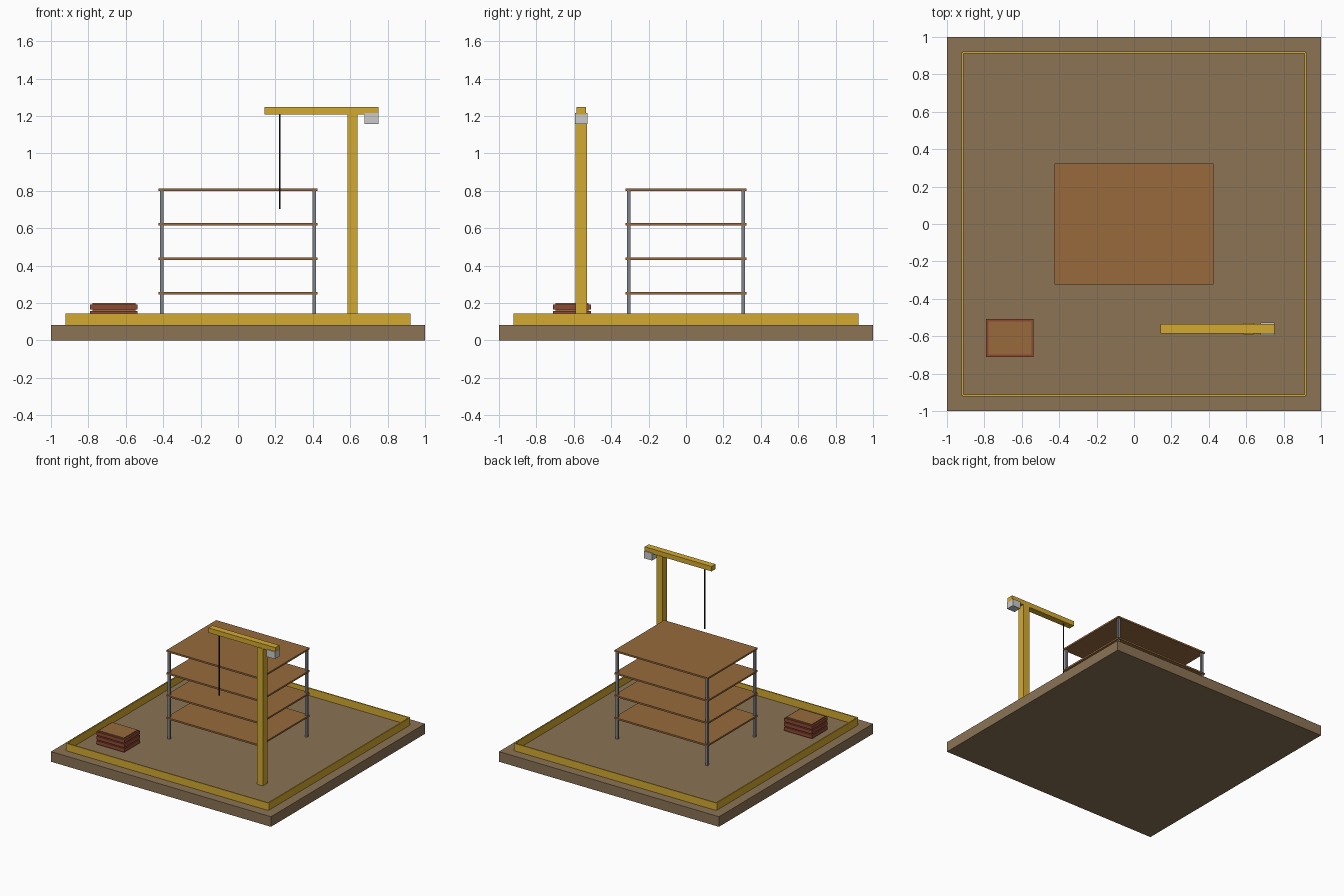
import bpy, bmesh
from mathutils import Matrix

if "Cube" in bpy.data.objects:
    bpy.data.objects.remove(bpy.data.objects["Cube"])


def material(name, hex_code):
    """Material from an sRGB hex colour."""
    channels = [int(hex_code[i:i + 2], 16) / 255 for i in (0, 2, 4)]
    linear = [c / 12.92 if c <= 0.04045 else ((c + 0.055) / 1.055) ** 2.4 for c in channels]
    mat = bpy.data.materials.new(name)
    mat.diffuse_color = (*linear, 1)
    mat.use_nodes = True
    mat.node_tree.nodes["Principled BSDF"].inputs["Base Color"].default_value = mat.diffuse_color
    return mat


def finish(name, bm, mat):
    mesh = bpy.data.meshes.new(name)
    bm.to_mesh(mesh)
    bm.free()
    obj = bpy.data.objects.new(name, mesh)
    bpy.context.collection.objects.link(obj)
    if mat:
        mesh.materials.append(mat)
    return obj


def box(name, x, y, z, mat=None):
    """Box given by its (min, max) range on each axis."""
    bm = bmesh.new()
    centre = [(a + b) / 2 for a, b in (x, y, z)]
    size = [b - a for a, b in (x, y, z)]
    bmesh.ops.create_cube(bm, size=1, matrix=Matrix.Translation(centre) @ Matrix.Diagonal((*size, 1)))
    return finish(name, bm, mat)


def around(c, width):
    return (c - width / 2, c + width / 2)


earth = material("earth", "8B7355")
yellow = material("safety_yellow", "D4AA30")
wood = material("plank_wood", "986A3C")
brick = material("brick_red", "8E4832")
steel = material("steel", "80858C")
black = material("cable_black", "1A1A1A")

GROUND = 0.083

# Site ground
box("ground_slab", (-1, 1), (-1, 1), (0, GROUND), earth)

# Thin perimeter barriers
for s, side_x, side_y in ((-1, "left", "front"), (1, "right", "back")):
    at, span, high = around(s * 0.917, 0.01), around(0, 1.834), (GROUND, 0.144)
    box(f"barrier_{side_y}", span, at, high, yellow)
    box(f"barrier_{side_x}", at, span, high, yellow)

# Building frame: corner columns and floor decks
for sx in (-1, 1):
    for sy in (-1, 1):
        box("column", around(sx * 0.408, 0.019), around(sy * 0.307, 0.019), (GROUND, 0.804), steel)
for i in range(4):
    box(f"floor_deck_{i + 1}", around(0, 0.85), around(0, 0.648), around(0.2535 + i * 0.1837, 0.0135), wood)

# Tower crane
CRANE_Y = -0.56
box("crane_mast", around(0.612, 0.055), around(CRANE_Y, 0.06), (GROUND, 1.21), yellow)
box("crane_jib", (0.142, 0.75), around(CRANE_Y, 0.052), (1.207, 1.247), yellow)
box("crane_counterweight", (0.676, 0.75), around(CRANE_Y, 0.068), (1.156, 1.215))

# Hoist cable
bm = bmesh.new()
bmesh.ops.create_cone(bm, cap_ends=True, segments=8, radius1=0.005, radius2=0.005, depth=0.507,
                      matrix=Matrix.Translation((0.223, CRANE_Y, 0.9565)))
finish("crane_cable", bm, black)

# Stack of bricks separated by planks
for i in range(4):
    base = GROUND + i * 0.0367
    box(f"stack_plank_{i + 1}", around(-0.663, 0.23), around(-0.61, 0.178), (base, base + 0.008), wood)
    if i < 3:
        box(f"brick_layer_{i + 1}", around(-0.663, 0.254), around(-0.61, 0.202),
            (base + 0.008, base + 0.0367), brick)
